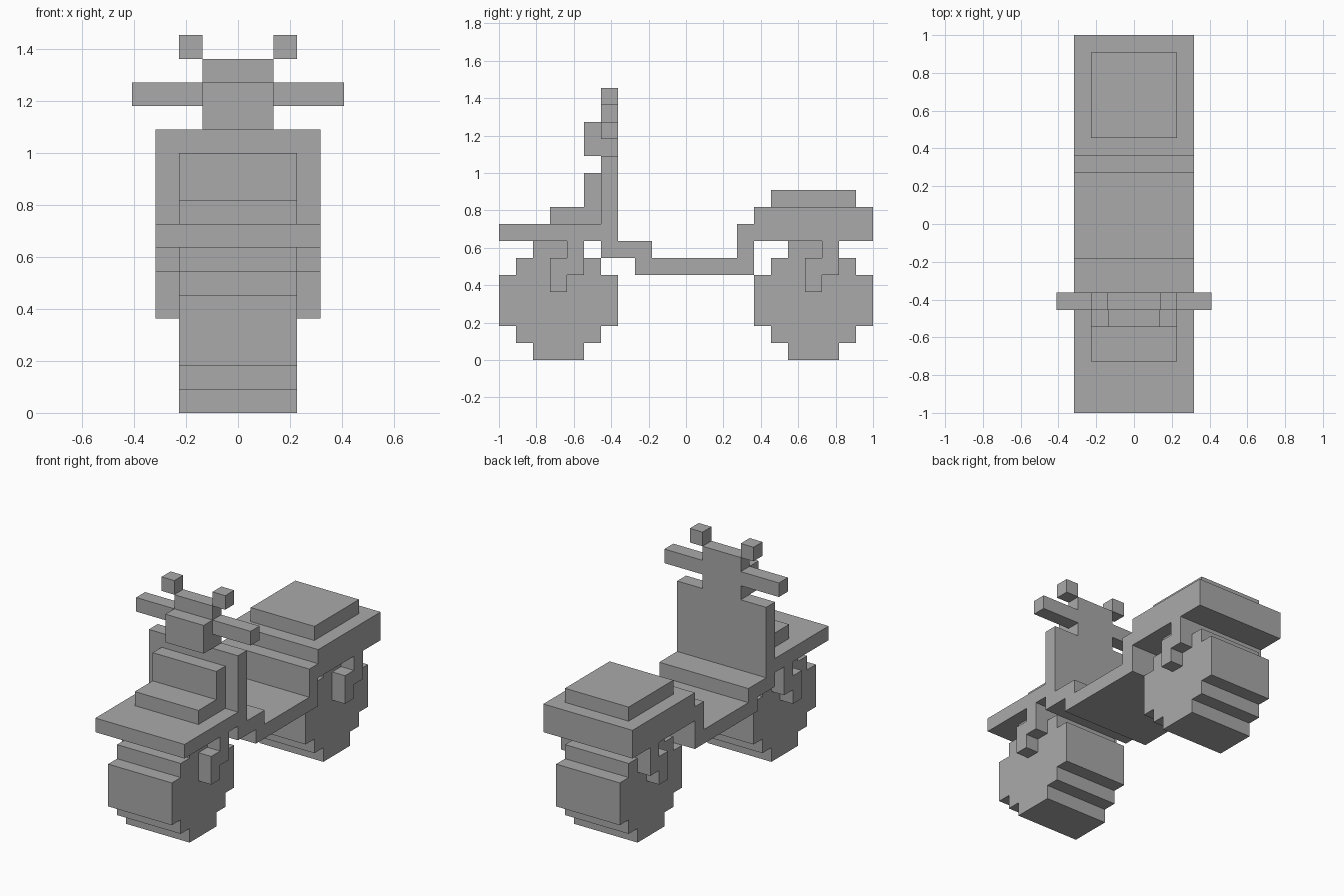
import bpy
import bmesh

U = 1 / 11  # one block

cube = bpy.data.objects.get("Cube")
if cube:
    bpy.data.objects.remove(cube, do_unlink=True)

grey = bpy.data.materials.new("plain_grey")
grey.use_nodes = True
grey.diffuse_color = (0.4, 0.4, 0.4, 1)
grey.node_tree.nodes["Principled BSDF"].inputs["Base Color"].default_value = (0.4, 0.4, 0.4, 1)


def extrude(name, profile, x0, x1):
    """Extrude a side profile of (y, z) block coordinates from x0 to x1."""
    bm = bmesh.new()
    face = bm.faces.new([bm.verts.new((x0 * U, y * U, z * U)) for y, z in profile])
    grown = bmesh.ops.extrude_face_region(bm, geom=[face])
    verts = [g for g in grown["geom"] if isinstance(g, bmesh.types.BMVert)]
    bmesh.ops.translate(bm, verts=verts, vec=((x1 - x0) * U, 0, 0))
    # the starting face may be left in place or consumed; keep the shell closed
    if any(e.is_boundary for e in bm.edges):
        bmesh.ops.holes_fill(bm, edges=[e for e in bm.edges if e.is_boundary])
    bmesh.ops.recalc_face_normals(bm, faces=bm.faces)
    mesh = bpy.data.meshes.new(name)
    bm.to_mesh(mesh)
    bm.free()
    mesh.materials.append(grey)
    obj = bpy.data.objects.new(name, mesh)
    bpy.context.collection.objects.link(obj)
    return obj


def box(name, x, y, z):
    return extrude(name, [(y[0], z[0]), (y[1], z[0]), (y[1], z[1]), (y[0], z[1])], *x)


def pair(name, profile, x0, x1):
    extrude("left_" + name, profile, x0, x1)
    extrude("right_" + name, profile, -x1, -x0)


def rect(y0, y1, z0, z1):
    return [(y0, z0), (y1, z0), (y1, z1), (y0, z1)]


# Fender, leg shield, floor board and seat base in one stepped sheet
extrude("body_frame", [
    (-11, 7), (-5, 7), (-5, 6), (-3, 6), (-3, 5), (4, 5), (4, 7), (11, 7),
    (11, 9), (4, 9), (4, 8), (3, 8), (3, 6), (-2, 6), (-2, 7), (-4, 7),
    (-4, 12), (-5, 12), (-5, 8), (-11, 8)], -3.5, 3.5)

# Front cowl and seat cushion
extrude("front_cowl", [(-8, 8), (-5, 8), (-5, 11), (-6, 11), (-6, 9), (-8, 9)], -2.5, 2.5)
box("seat_cushion", (-2.5, 2.5), (5, 10), (9, 10))

# Steering head, headlamp, handlebars and mirrors
box("steering_head", (-1.5, 1.5), (-5, -4), (12, 15))
box("headlamp", (-1.5, 1.5), (-6, -5), (12, 14))
pair("handlebar", rect(-5, -4, 13, 14), 1.5, 4.5)
pair("mirror", rect(-5, -4, 15, 16), 1.5, 2.5)

# Stepped wheels, with hooked forks on both sides
right_half = [(1.5, 0), (1.5, 1), (2.5, 1), (2.5, 2), (3.5, 2), (3.5, 5),
              (2.5, 5), (2.5, 6), (1.5, 6), (1.5, 7)]
wheel = right_half + [(-y, z) for y, z in reversed(right_half)]
fork = [(-0.5, 4), (0.5, 4), (0.5, 5), (1.5, 5), (1.5, 7), (0.5, 7), (0.5, 6), (-0.5, 6)]
for end, centre in (("front", -7.5), ("rear", 7.5)):
    extrude(end + "_wheel", [(y + centre, z) for y, z in wheel], -2.5, 2.5)
    pair(end + "_fork", [(y + centre, z) for y, z in fork], 2.5, 3.5)
